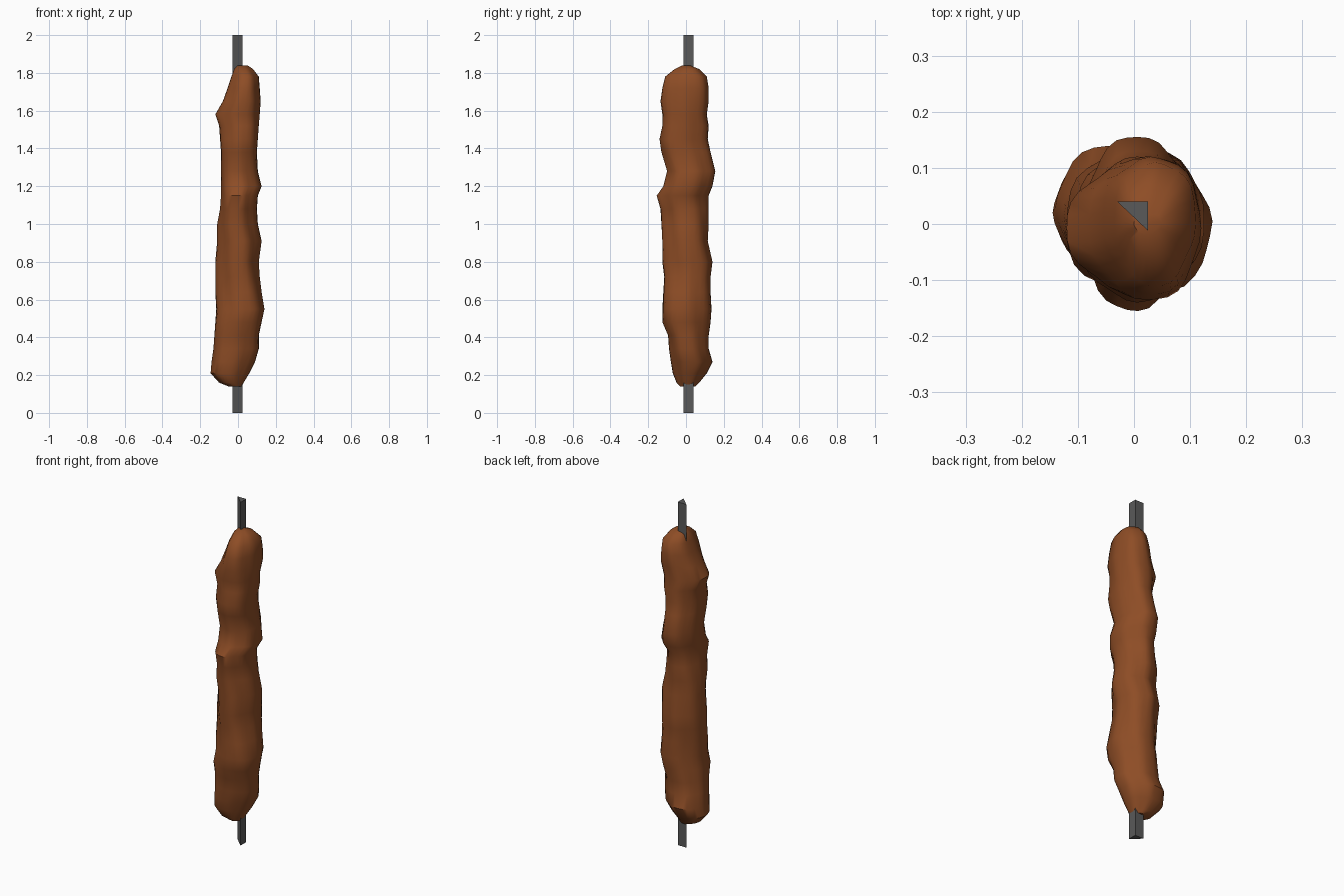
import bpy
import bmesh
from math import sin, cos, pi, exp, radians

if "Cube" in bpy.data.objects:
    bpy.data.objects.remove(bpy.data.objects["Cube"], do_unlink=True)


def make_material(name, colour):
    mat = bpy.data.materials.new(name)
    mat.use_nodes = True
    mat.diffuse_color = (*colour, 1)
    shader = next(n for n in mat.node_tree.nodes if n.type == "BSDF_PRINCIPLED")
    shader.inputs["Base Color"].default_value = (*colour, 1)
    return mat


def loft(name, rings, material):
    """Skin a stack of equal rings and close both ends."""
    bm = bmesh.new()
    loops = [[bm.verts.new(point) for point in ring] for ring in rings]
    for low, high in zip(loops, loops[1:]):
        count = len(low)
        for i in range(count):
            j = (i + 1) % count
            bm.faces.new((low[i], low[j], high[j], high[i]))
    bm.faces.new(loops[0][::-1])
    bm.faces.new(loops[-1])
    bmesh.ops.recalc_face_normals(bm, faces=bm.faces[:])
    mesh = bpy.data.meshes.new(name)
    bm.to_mesh(mesh)
    bm.free()
    mesh.materials.append(material)
    obj = bpy.data.objects.new(name, mesh)
    bpy.context.collection.objects.link(obj)
    return obj


brown = make_material("grilled meat brown", (0.27, 0.074, 0.019))
grey = make_material("skewer grey", (0.1, 0.1, 0.1))

# Meat profile in hundredths: height, right, left, front and back reach
profile = [
    (14, -5, 2, -3, 5), (16, -10, 3, -5, 7), (21, -14.5, 6, -7, 11),
    (27, -14, 9, -8, 14), (34, -13, 11, -9, 12), (41, -12.5, 11, -9.5, 12),
    (48, -12, 12.5, -12.5, 13), (55, -11.5, 14, -12.5, 13.5),
    (64, -12, 12.5, -12, 13), (72, -12, 11.5, -11.5, 13),
    (80, -12, 11, -12.5, 14), (91, -11, 12.5, -12.5, 11.5),
    (100, -11, 10.5, -13, 12), (108, -9.5, 10, -13.5, 12),
    (115, -9, 10.5, -15.5, 12), (120, -9, 12.5, -12, 14),
    (128, -9, 10.5, -10, 15.5), (138, -9, 10, -13, 13),
    (145, -9.5, 10.5, -14, 11.5), (152, -10, 11, -12.5, 12),
    (158, -12, 11.5, -12.5, 11), (165, -8, 12, -13.5, 12),
    (172, -5.5, 11.5, -12.5, 12), (178, -3.5, 11, -11, 11),
    (182, -2, 8, -6, 7), (184, 0, 5, -2, 2),
]


def meat_ring(row, sides=32):
    z, right, left, front, back = (value / 100 for value in row)
    cx, cy = (right + left) / 2, (front + back) / 2
    rx, ry = (left - right) / 2, (back - front) / 2
    ring = []
    for i in range(sides):
        a = 2 * pi * i / sides
        # Lumps fade out where the reach is already set by the profile
        lump = 1 + 0.09 * sin(2 * a) ** 2 * sin(3 * a + 7 * z)
        # Front crest, leaning sideways as it runs down from the ledge
        crest = -pi / 2 + 0.9 * (1.1 - z)
        if 0.5 < z < 1.18:
            lump += 0.07 * (exp(-((a - 2 * pi - crest) / 0.2) ** 2) - 0.5)* (abs(sin(2 * a)))
        # Hand-moulded tips lean towards the widest side
        ring.append((cx + rx * cos(a) * lump, cy + ry * sin(a) * lump, z))
    return ring


meat = loft("meat", [meat_ring(row) for row in profile], brown)

# Triangular skewer running through the meat
triangle = [(-0.03, 0.04), (0.025, -0.012), (0.025, 0.04)]
loft("skewer", [[(x, y, z) for x, y in triangle] for z in (0, 2)], grey)

# Smooth meat, crisp skewer
bpy.ops.object.select_all(action="DESELECT")
meat.select_set(True)
bpy.context.view_layer.objects.active = meat
bpy.ops.object.shade_smooth_by_angle(angle=radians(40))
